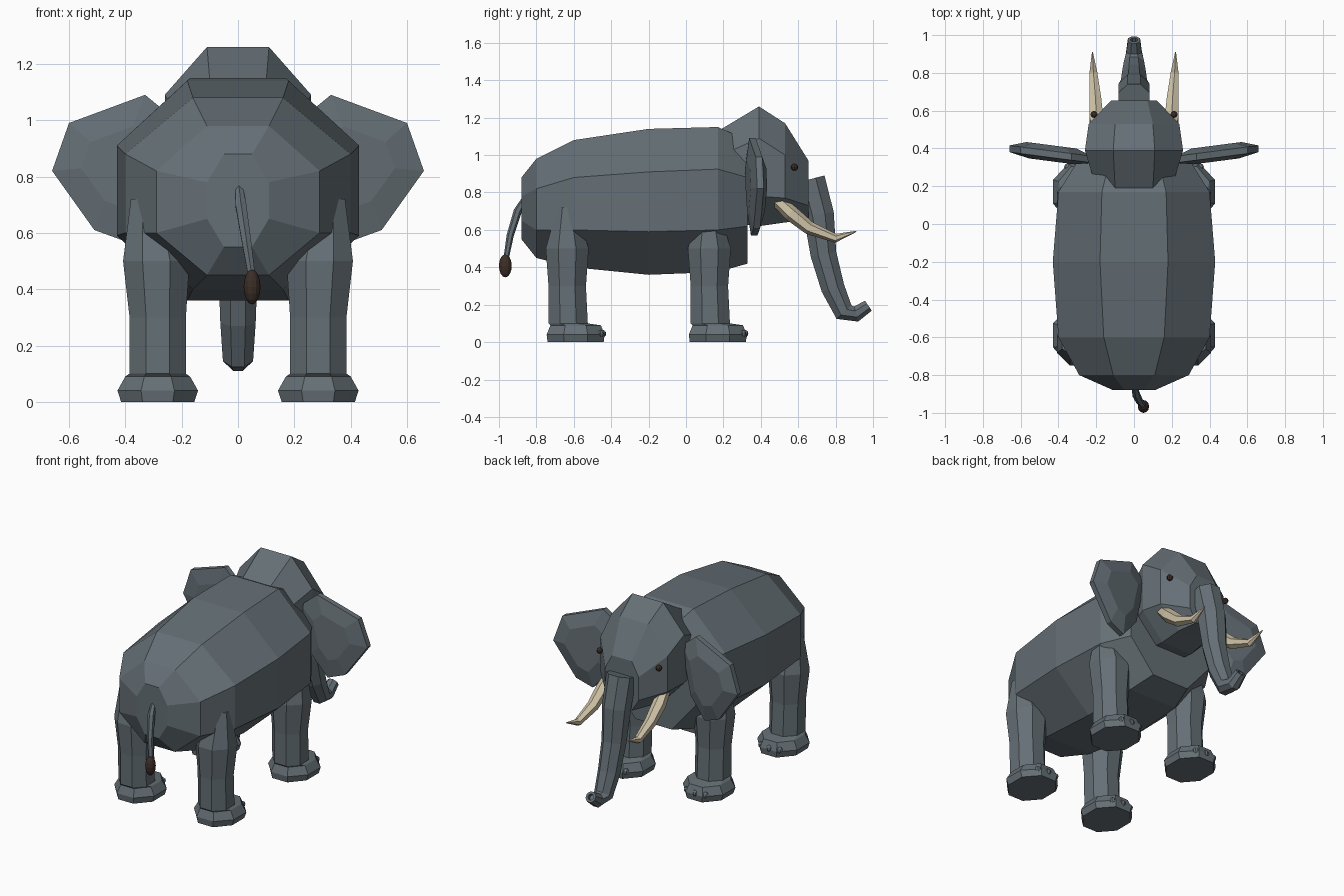
import bpy, bmesh, math
from mathutils import Vector

cube = bpy.data.objects.get("Cube")
if cube:
    bpy.data.objects.remove(cube)


def material(name, rgb):
    m = bpy.data.materials.new(name)
    m.use_nodes = True
    m.diffuse_color = (*rgb, 1)
    m.node_tree.nodes["Principled BSDF"].inputs["Base Color"].default_value = (*rgb, 1)
    return m


SKIN = material("grey skin", (0.13, 0.16, 0.18))
IVORY = material("ivory", (0.62, 0.54, 0.38))
HAIR = material("dark brown", (0.045, 0.027, 0.02))


def finish(name, bm, mat):
    bmesh.ops.recalc_face_normals(bm, faces=bm.faces)
    mesh = bpy.data.meshes.new(name)
    bm.to_mesh(mesh)
    bm.free()
    mesh.materials.append(mat)
    obj = bpy.data.objects.new(name, mesh)
    bpy.context.collection.objects.link(obj)
    return obj


def loft(name, rings, mat):
    """Skin a list of equal-length point rings and cap both ends."""
    bm = bmesh.new()
    loops = [[bm.verts.new(p) for p in ring] for ring in rings]
    n = len(loops[0])
    for a, b in zip(loops, loops[1:]):
        for i in range(n):
            j = (i + 1) % n
            bm.faces.new((a[i], a[j], b[j], b[i]))
    bm.faces.new(loops[0])
    bm.faces.new(loops[-1])
    return finish(name, bm, mat)


def section(y, flat, wide, top, up, low, bottom):
    """Eight-sided upright cross-section, symmetric in x."""
    half = [(flat, top), (wide, up), (wide, low), (flat, bottom)]
    return [(x, y, z) for x, z in half] + [(-x, y, z) for x, z in reversed(half)]


def tube(path, sides):
    """Rings along a path of (x, y, z, radius)."""
    pts = [Vector(p[:3]) for p in path]
    rings = []
    for i, p in enumerate(pts):
        t = (pts[min(i + 1, len(pts) - 1)] - pts[max(i - 1, 0)]).normalized()
        u = Vector((1, 0, 0))
        u = (u - t * u.dot(t)).normalized()
        v = t.cross(u)
        turn = [2 * math.pi * (k + 0.5) / sides for k in range(sides)]
        rings.append([p + path[i][3] * (u * math.cos(a) + v * math.sin(a)) for a in turn])
    return rings


def ball(name, centre, size, mat, seg=8, rows=6):
    bm = bmesh.new()
    bmesh.ops.create_uvsphere(bm, u_segments=seg, v_segments=rows, radius=1)
    bmesh.ops.scale(bm, vec=size, verts=bm.verts)
    bmesh.ops.translate(bm, vec=centre, verts=bm.verts)
    return finish(name, bm, mat)


# Barrel body, rump to chest
loft("body", [section(*s) for s in (
    (-0.88, 0.05, 0.11, 0.88, 0.78, 0.65, 0.55),
    (-0.80, 0.11, 0.29, 0.98, 0.82, 0.60, 0.45),
    (-0.60, 0.16, 0.40, 1.08, 0.88, 0.60, 0.40),
    (-0.20, 0.18, 0.43, 1.14, 0.91, 0.59, 0.36),
    (0.17, 0.17, 0.40, 1.15, 0.925, 0.60, 0.375),
    (0.33, 0.13, 0.30, 1.08, 0.88, 0.62, 0.42))], SKIN)

# Head
loft("head", [section(*s) for s in (
    (0.19, 0.10, 0.20, 1.14, 1.00, 0.75, 0.64),
    (0.39, 0.11, 0.26, 1.26, 1.09, 0.78, 0.62),
    (0.53, 0.10, 0.24, 1.17, 1.00, 0.77, 0.64),
    (0.655, 0.07, 0.12, 0.97, 0.88, 0.73, 0.65))], SKIN)

# Trunk with a hollow tip
trunk = [(0, 0.66, 0.87, 0.09), (0, 0.71, 0.68, 0.088), (0, 0.735, 0.47, 0.075),
         (0, 0.785, 0.29, 0.068), (0, 0.845, 0.16, 0.058), (0, 0.91, 0.15, 0.045),
         (0, 0.975, 0.195, 0.035)]
rings = tube(trunk, 8)
tip = sum(rings[-1], Vector()) / 8
inner = [tip.lerp(p, 0.55) for p in rings[-1]]
back = Vector((0, -0.02, -0.014))
loft("trunk", rings + [inner, [p + back for p in inner]], SKIN)

# Ear outline as (x, z), swept slightly forward outwards
ear = [(0.22, 1.00), (0.33, 1.09), (0.60, 0.99), (0.66, 0.82),
       (0.51, 0.61), (0.40, 0.57), (0.29, 0.70)]


def ear_ring(scale, offset):
    ring = []
    for x, z in ear:
        x, z = 0.43 + (x - 0.43) * scale, 0.84 + (z - 0.84) * scale
        ring.append((x, 0.31 + 0.13 * x + offset, z))
    return ring


for s, side in ((1, "left"), (-1, "right")):
    def flip(points):
        return [(s * p[0], p[1], p[2]) for p in points]

    loft(side + "_ear", [flip(ear_ring(k, d)) for k, d in
                         ((0.55, -0.035), (1, -0.015), (1, 0.02), (0.6, 0.05))], SKIN)

    # Upturned tusk
    tusk = [(0.19, 0.49, 0.755, 0.035), (0.20, 0.56, 0.69, 0.042), (0.205, 0.66, 0.61, 0.036),
            (0.215, 0.80, 0.555, 0.024), (0.22, 0.91, 0.592, 0.003)]
    loft(side + "_tusk", [flip(r) for r in tube(tusk, 6)], IVORY)
    ball(side + "_eye", (s * 0.212, 0.58, 0.935), (0.019, 0.019, 0.019), HAIR)

    # Legs: rings of (z, centre x, half x, centre y, half y)
    for place, y0 in (("front", 0.17), ("hind", -0.59)):
        profile = [(0, 0.285, 0.13, 0, 0.15), (0.04, 0.285, 0.143, 0, 0.155),
                   (0.09, 0.285, 0.115, 0, 0.135), (0.10, 0.285, 0.10, -0.04, 0.105),
                   (0.30, 0.285, 0.10, -0.045, 0.10), (0.50, 0.29, 0.118, -0.045, 0.115),
                   (0.72, 0.31, 0.07, -0.05, 0.05)]
        legs = []
        for z, cx, rx, cy, ry in profile:
            k = 1 / math.cos(math.pi / 8)
            angles = [math.pi * (i + 0.5) / 4 for i in range(8)]
            legs.append([(cx + rx * k * math.cos(a), y0 + cy + ry * k * math.sin(a), z)
                         for a in angles])
        loft(f"{place}_{side}_leg", [flip(r) for r in legs], SKIN)
        for i in (-1, 0, 1):
            ball(f"{place}_{side}_toe", (s * (0.285 + 0.065 * i), y0 + 0.145 - 0.012 * abs(i), 0.045),
                 (0.02, 0.018, 0.02), SKIN)

# Tail and tuft
loft("tail", tube([(0, -0.85, 0.79, 0.012), (0.01, -0.90, 0.70, 0.022),
                   (0.03, -0.94, 0.57, 0.019), (0.05, -0.963, 0.44, 0.014)], 6), SKIN)
ball("tail_tuft", (0.05, -0.966, 0.408), (0.03, 0.034, 0.062), HAIR, 12, 8)
